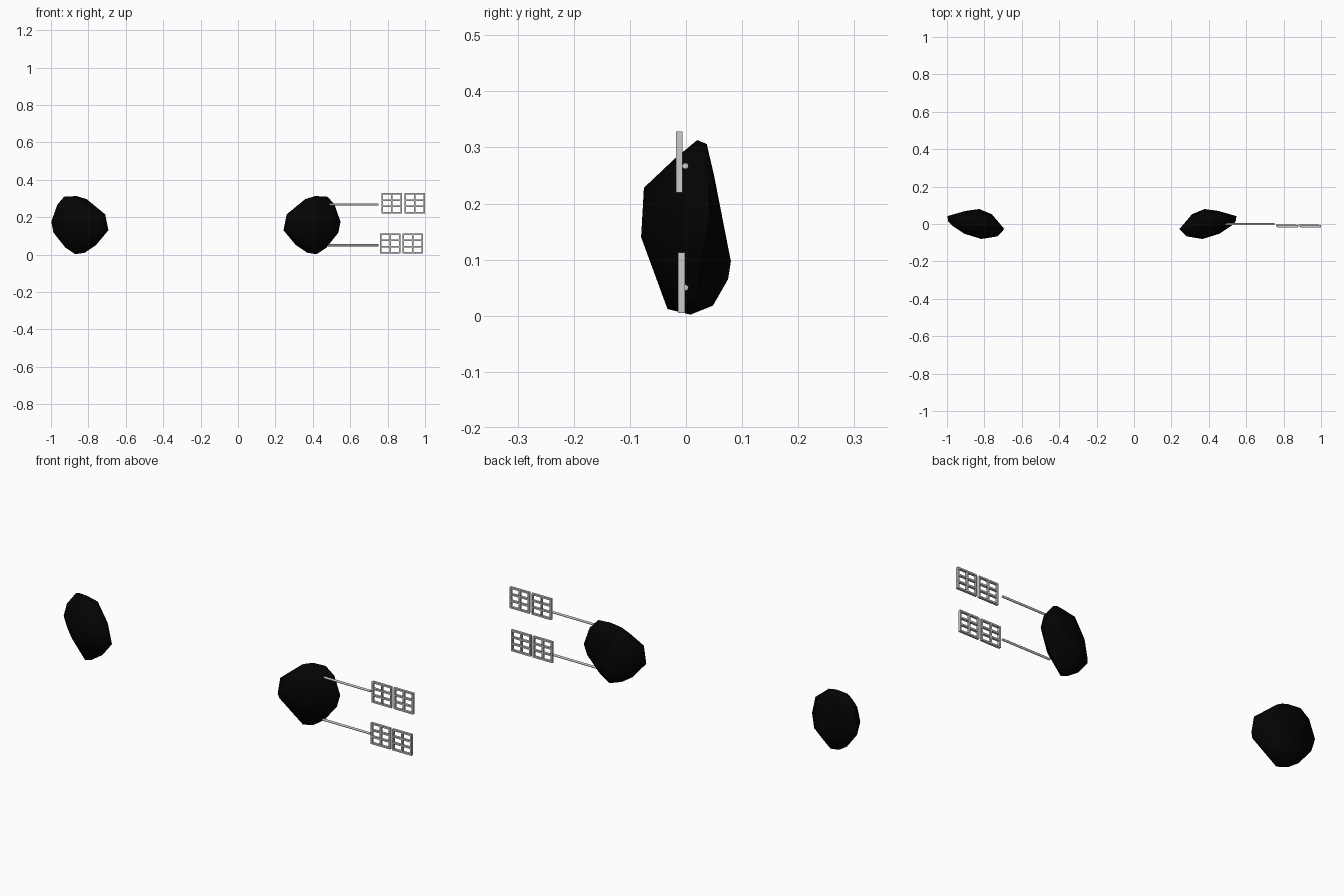
import bpy, bmesh, math
from mathutils import Matrix

if "Cube" in bpy.data.objects:
    bpy.data.objects.remove(bpy.data.objects["Cube"])

MIRROR_X = -0.225   # plane between the two bones

black = bpy.data.materials.new("bone_black")
black.diffuse_color = (0.001, 0.001, 0.001, 1)
black.use_nodes = True
black.node_tree.nodes["Principled BSDF"].inputs["Base Color"].default_value = black.diffuse_color


def finish(bm, name, mat=None, smooth=None):
    bmesh.ops.recalc_face_normals(bm, faces=bm.faces)
    me = bpy.data.meshes.new(name)
    bm.to_mesh(me)
    bm.free()
    ob = bpy.data.objects.new(name, me)
    bpy.context.collection.objects.link(ob)
    if mat:
        me.materials.append(mat)
    if smooth:
        bpy.ops.object.select_all(action='DESELECT')
        bpy.context.view_layer.objects.active = ob
        ob.select_set(True)
        bpy.ops.object.shade_smooth_by_angle(angle=math.radians(smooth))
    return ob


# Kneecap: rim outline, front dome and ridged back
RIM = [(.243, -.027, .13), (.26, -.03, .215), (.365, .033, .292), (.36, .005, .297),
       (.414, .02, .313), (.48, .022, .309), (.47, .037, .306), (.516, .04, .267),
       (.548, .042, .176), (.543, .012, .18), (.522, .008, .25), (.537, .03, .118),
       (.473, .02, .037), (.42, .008, .002), (.37, -.01, .01), (.31, -.01, .05)]
FRONT = [(.28, -.066, .13), (.28, -.06, .20), (.366, -.08, .14), (.36, -.075, .228),
         (.457, -.052, .20), (.457, -.045, .11), (.37, -.02, .28), (.39, -.033, .012),
         (.52, -.01, .20), (.48, -.012, .27)]
BACK = [(.377, .08, .097), (.38, .075, .065), (.31, .052, .10), (.39, .06, .17),
        (.40, .048, .018), (.45, .07, .10), (.40, .05, .25), (.31, .033, .20),
        (.47, .05, .25)]


def kneecap(name, mirrored):
    bm = bmesh.new()
    for x, y, z in RIM + FRONT + BACK:
        bm.verts.new((2 * MIRROR_X - x if mirrored else x, y, z))
    bmesh.ops.convex_hull(bm, input=bm.verts)
    loose = [v for v in bm.verts if not v.link_faces]
    bmesh.ops.delete(bm, geom=loose, context='VERTS')
    finish(bm, name, black, 60)


kneecap("kneecap_right", False)
kneecap("kneecap_left", True)


# Leader rods from the bone to the plaques
def leader(name, x0, x1, z):
    bm = bmesh.new()
    m = Matrix.Translation(((x0 + x1) / 2, -.001, z)) @ Matrix.Rotation(math.pi / 2, 4, 'Y')
    bmesh.ops.create_cone(bm, cap_ends=True, segments=12, radius1=.0055, radius2=.0055,
                          depth=x1 - x0, matrix=m)
    finish(bm, name, None, 40)


# Blank openwork plaques: two square lattices of slats, no lettering
def plaque(name, x0, z0, y):
    bm = bmesh.new()

    def bar(cx, cz, sx, sz):
        bmesh.ops.create_cube(bm, size=1, matrix=Matrix.Translation((cx, y, cz))
                              @ Matrix.Diagonal((sx, .012, sz, 1)))
    w, h, t = .11, .108, .008
    for k in range(2):
        left = x0 + k * .122
        for i in range(4):
            bar(left + w / 2, z0 + t / 2 + i * (h - t) / 3, w, t)
        for i in range(3):
            bar(left + t / 2 + i * (w - t) / 2, z0 + h / 2, t, h)
    finish(bm, name)


leader("leader_upper", .49, .75, .267)
leader("leader_lower", .48, .75, .05)
plaque("plaque_upper", .768, .220, -.012)
plaque("plaque_lower", .758, .005, -.008)
